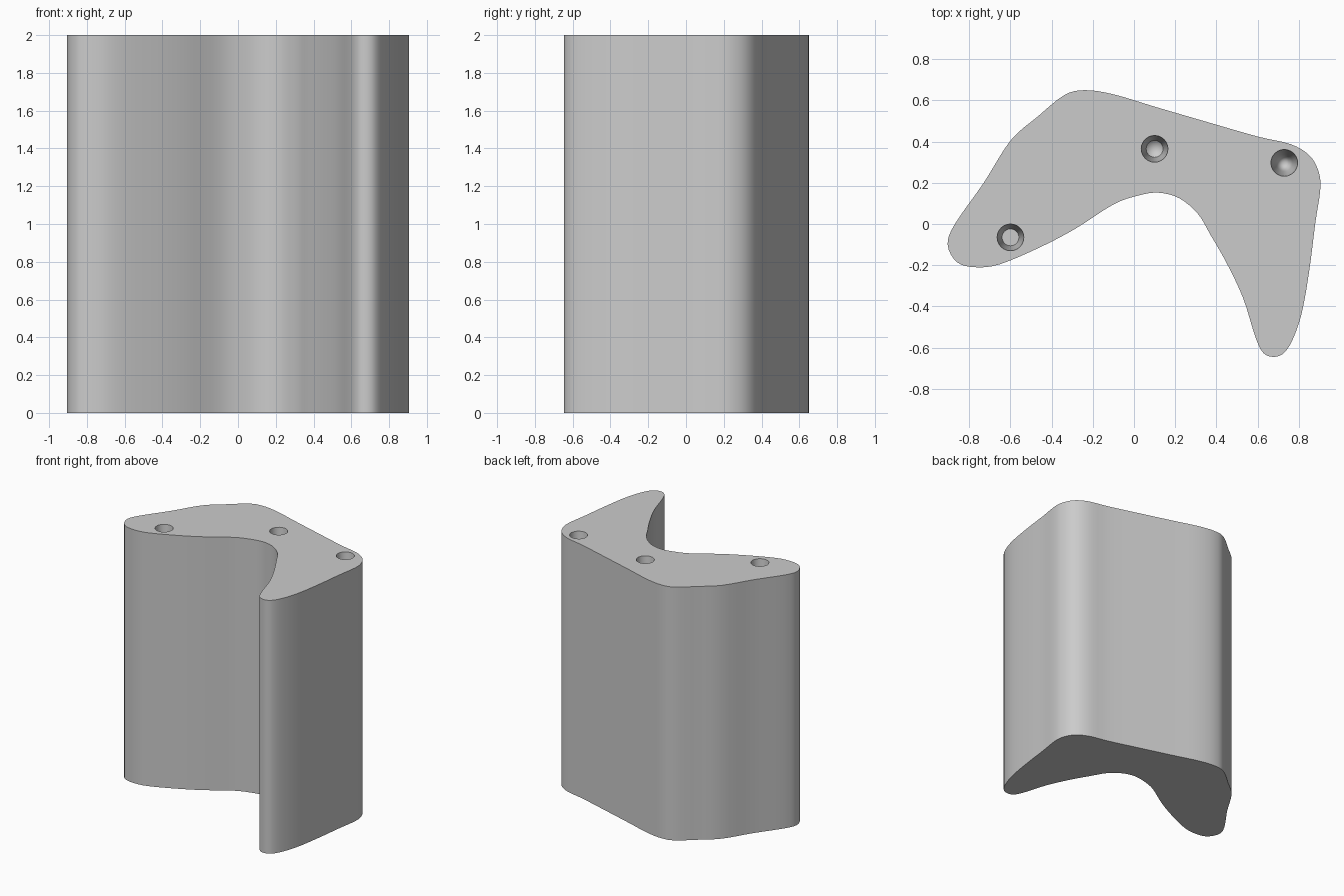
import bpy, bmesh, math
from mathutils import Vector

if "Cube" in bpy.data.objects:
    bpy.data.objects.remove(bpy.data.objects["Cube"])

HEIGHT = 2.0
STEPS = 4          # curve samples between outline points
SIDES = 24         # sides of each hole

# Outline control points, clockwise from the left tip
OUTLINE = [(-.905, -.1), (-.87, 0), (-.73, .2), (-.6, .405), (-.47, .52), (-.34, .625),
           (-.24, .65), (-.1, .63), (.1, .57), (.35, .497), (.6, .425), (.76, .388),
           (.85, .335), (.895, .26), (.905, .17), (.88, 0), (.855, -.2), (.82, -.41),
           (.78, -.54), (.735, -.62), (.685, -.645), (.63, -.628), (.59, -.55),
           (.53, -.36), (.45, -.19), (.37, -.05), (.31, .05), (.22, .125), (.12, .152),
           (.02, .138), (-.1, .095), (-.28, -.02), (-.45, -.11), (-.65, -.195),
           (-.77, -.21), (-.86, -.185)]

# Blind tapered holes: x, y, depth, extra depth of the pointed floor
HOLES = [(-.6, -.065, .30, 0), (.1, .365, .30, .04), (.73, .297, .30, .12)]
R_TOP, R_FLOOR = .065, .041


def smooth_loop(points):
    """Closed Catmull-Rom curve through the points."""
    pts, out = [Vector(p) for p in points], []
    n = len(pts)
    for i in range(n):
        a, b, c, d = (pts[(i + k) % n] for k in (-1, 0, 1, 2))
        for s in range(STEPS):
            t = s / STEPS
            out.append(.5 * (2 * b + (c - a) * t + (2 * a - 5 * b + 4 * c - d) * t * t
                             + (3 * b - a - 3 * c + d) * t ** 3))
    return out


def ring(bm, points, z):
    return [bm.verts.new((x, y, z)) for x, y in points]


def bridge(bm, lower, upper):
    n = len(lower)
    for i in range(n):
        j = (i + 1) % n
        bm.faces.new((lower[i], lower[j], upper[j], upper[i]))


def circle(x, y, r):
    return [(x + r * math.cos(2 * math.pi * i / SIDES),
             y + r * math.sin(2 * math.pi * i / SIDES)) for i in range(SIDES)]


def loop_edges(bm, verts):
    return [bm.edges.get((v, verts[(i + 1) % len(verts)])) for i, v in enumerate(verts)]


bm = bmesh.new()

# Side wall and underside
profile = smooth_loop(OUTLINE)
bottom, top = ring(bm, profile, 0), ring(bm, profile, HEIGHT)
bridge(bm, bottom, top)
bm.faces.new(bottom)
rim_edges = loop_edges(bm, top)

# Holes sunk into the top
for x, y, depth, tip in HOLES:
    mouth = ring(bm, circle(x, y, R_TOP), HEIGHT)
    floor = ring(bm, circle(x, y, R_FLOOR), HEIGHT - depth)
    bridge(bm, floor, mouth)
    centre = bm.verts.new((x, y, HEIGHT - depth - tip))
    for i in range(SIDES):
        bm.faces.new((floor[i], floor[(i + 1) % SIDES], centre))
    rim_edges += loop_edges(bm, mouth)

# Top face around the holes
bmesh.ops.triangle_fill(bm, use_beauty=True, use_dissolve=False, edges=rim_edges)
bmesh.ops.recalc_face_normals(bm, faces=bm.faces)

mesh = bpy.data.meshes.new("curved_block")
bm.to_mesh(mesh)
bm.free()
block = bpy.data.objects.new("curved_block", mesh)
bpy.context.collection.objects.link(block)

grey = bpy.data.materials.new("light grey")
grey.diffuse_color = (.6, .6, .6, 1)
grey.use_nodes = True
grey.node_tree.nodes["Principled BSDF"].inputs["Base Color"].default_value = grey.diffuse_color
mesh.materials.append(grey)

# Smooth walls with crisp rims
bpy.context.view_layer.objects.active = block
block.select_set(True)
bpy.ops.object.shade_smooth_by_angle(angle=math.radians(30))
